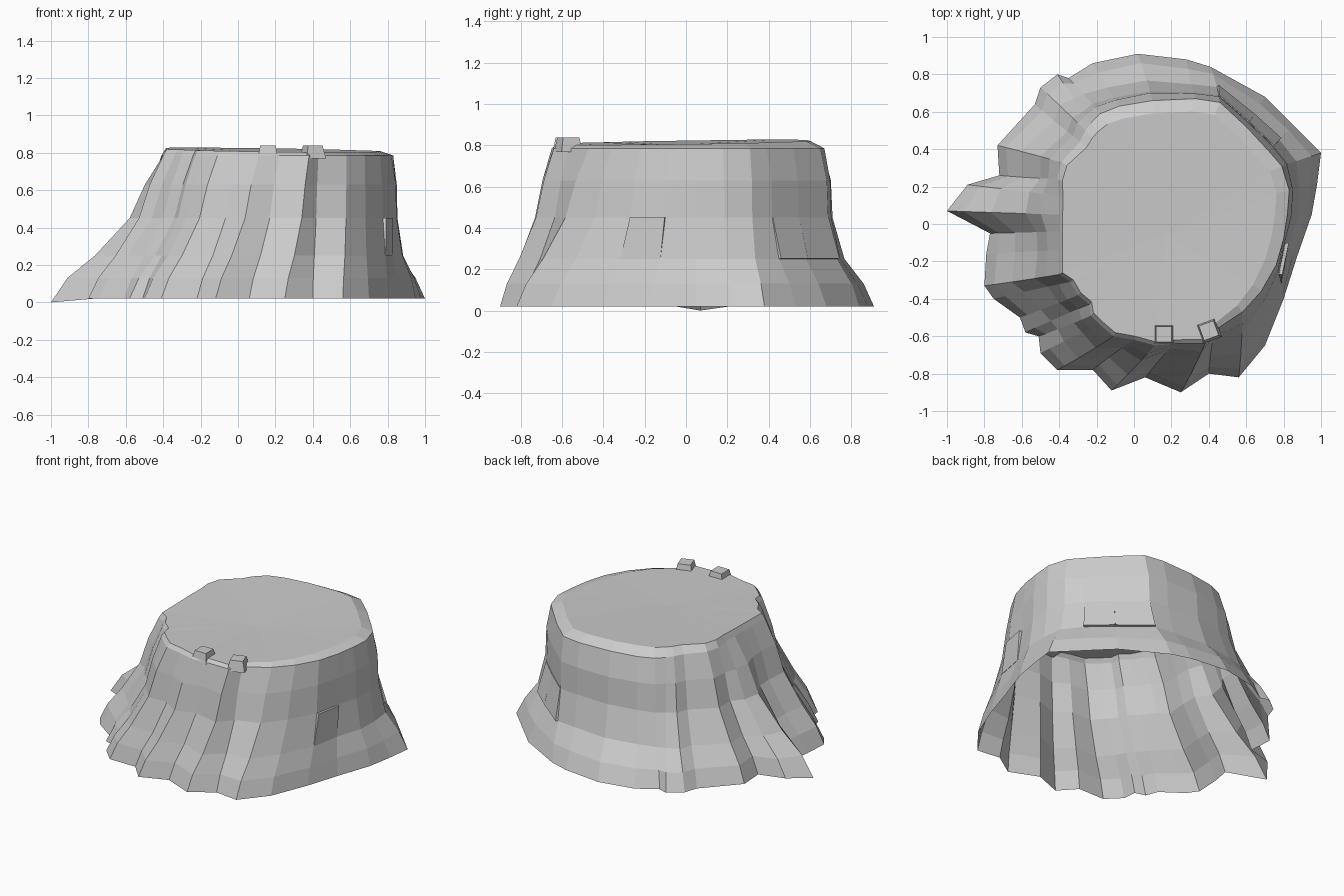
import bpy, bmesh
from mathutils import Vector

cube = bpy.data.objects.get("Cube")
if cube:
    bpy.data.objects.remove(cube, do_unlink=True)

bark = bpy.data.materials.new("stump grey")
bark.use_nodes = True
GREY = (0.6, 0.6, 0.6, 1)
bark.diffuse_color = GREY
bark.node_tree.nodes["Principled BSDF"].inputs["Base Color"].default_value = GREY


def finish(name, bm):
    """Turn a bmesh into a flat shaded object."""
    mesh = bpy.data.meshes.new(name)
    bm.to_mesh(mesh)
    bm.free()
    mesh.materials.append(bark)
    obj = bpy.data.objects.new(name, mesh)
    bpy.context.collection.objects.link(obj)
    return obj


def clamp(v):
    return max(0.0, min(1.0, v))


def outline(points):
    """Points in hundredths to vectors."""
    return [Vector((x, y, 0)) / 100 for x, y in points]


# Fluted root outline on the ground, counter-clockwise
BASE = outline([
    (100, 38), (85, 53), (70, 68), (41, 84), (28, 88), (2, 91), (-22, 86),
    (-35, 78), (-41, 80), (-50, 73), (-53, 64), (-73, 42), (-72, 26),
    (-89, 21), (-100, 7), (-77, -5), (-79, -16), (-80, -33), (-75, -40),
    (-61, -50), (-58, -58), (-51, -60), (-50, -69), (-41, -78), (-22, -78),
    (-12, -89), (6, -82), (25, -90), (40, -80), (56, -82), (70, -65),
    (80, -40), (87, -18), (95, 5), (98, 22)])

# Matching outline of the cut rim
RIM = outline([
    (79, 31), (72, 39), (60, 52), (46, 65), (33, 67), (10, 66), (-8, 63),
    (-18, 59), (-23, 54), (-26, 50), (-29, 44), (-39, 33), (-41, 24),
    (-40, 15), (-40, 5), (-40, -4), (-40, -14), (-40, -27), (-34, -31),
    (-30, -38), (-24, -43), (-23, -49), (-18, -54), (-11, -60), (0, -62),
    (11, -65), (22, -64), (38, -64), (43, -57), (58, -47), (68, -36),
    (76, -22), (80, -8), (82, 5), (83, 18)])

# Height, taper on the gentle front and left, taper on the steep back and right
LEVELS = [(0.02, 0, 0), (0.13, 0.14, 0.22), (0.25, 0.38, 0.6),
          (0.45, 0.69, 0.82), (0.63, 0.83, 0.85), (0.785, 1, 1)]
SPIKE = min(range(len(BASE)), key=lambda i: BASE[i].x)


def wall_point(i, level):
    z, slow, fast = level
    p = BASE[i]
    t = slow + (fast - slow) * clamp((p.x + p.y) / 0.9)
    q = p.lerp(RIM[i], t)
    # Bark ridges show most at mid height
    q += p.normalized() * 0.03 * t * (1 - t) * (1 if i % 2 else -1)
    q.z = 0 if i == SPIKE and t == 0 else z
    return q


# Flared bark wall, open underneath
bm = bmesh.new()
n = len(BASE)
rings = [[bm.verts.new(wall_point(i, lv)) for i in range(n)] for lv in LEVELS]
walls = {}
for r in range(len(rings) - 1):
    for i in range(n):
        j = (i + 1) % n
        walls[r, i] = bm.faces.new((rings[r][i], rings[r][j], rings[r + 1][j], rings[r + 1][i]))

# Chamfer, wide at the back and left, and slightly tilted, dished cut
inner = []
for v in RIM:
    w = 0.02 + 0.05 * clamp((v.x + v.y + 0.3) / 0.8)
    q = v.lerp(Vector((0.2, 0.03, 0)), w / 0.65)
    inner.append(bm.verts.new((q.x, q.y, 0.814 + 0.015 * (q.y - q.x + 0.2))))
centre = bm.verts.new((0.17, -0.06, 0.8))
for i in range(n):
    j = (i + 1) % n
    bm.faces.new((rings[-1][i], rings[-1][j], inner[j], inner[i]))
    bm.faces.new((inner[i], inner[j], centre))


def raise_flakes(keys, upper, lower):
    """Lift bark faces, with separate offsets for their top and bottom edges."""
    bm.normal_update()
    faces = [walls[k] for k in keys]
    for f in bmesh.ops.extrude_discrete_faces(bm, faces=faces)["faces"]:
        f.normal_update()
        normal, middle = f.normal.copy(), f.calc_center_median().z
        for v in f.verts:
            v.co += normal * (upper if v.co.z > middle else lower)


# Ledge that catches light on the left side, and overhanging plates at the back
raise_flakes([(2, 31)], 0.018, 0.002)
raise_flakes([(2, 1), (2, 2)], 0.004, 0.015)
bm.normal_update()
finish("stump_wall_and_cut", bm)

# Splintered chips on the front rim
for name, x, y, turn in (("left_chip", 0.4, -0.57, 0.35), ("right_chip", 0.16, -0.59, 0)):
    bm = bmesh.new()
    bmesh.ops.create_cube(bm, size=1)
    for v in bm.verts:
        k = 0.75 if v.co.z > 0 else 1
        v.co = Vector((v.co.x * 0.11 * k, v.co.y * 0.11 * k, v.co.z * 0.07))
    chip = finish(name, bm)
    chip.location = (x, y, 0.803)
    chip.rotation_euler.z = turn
